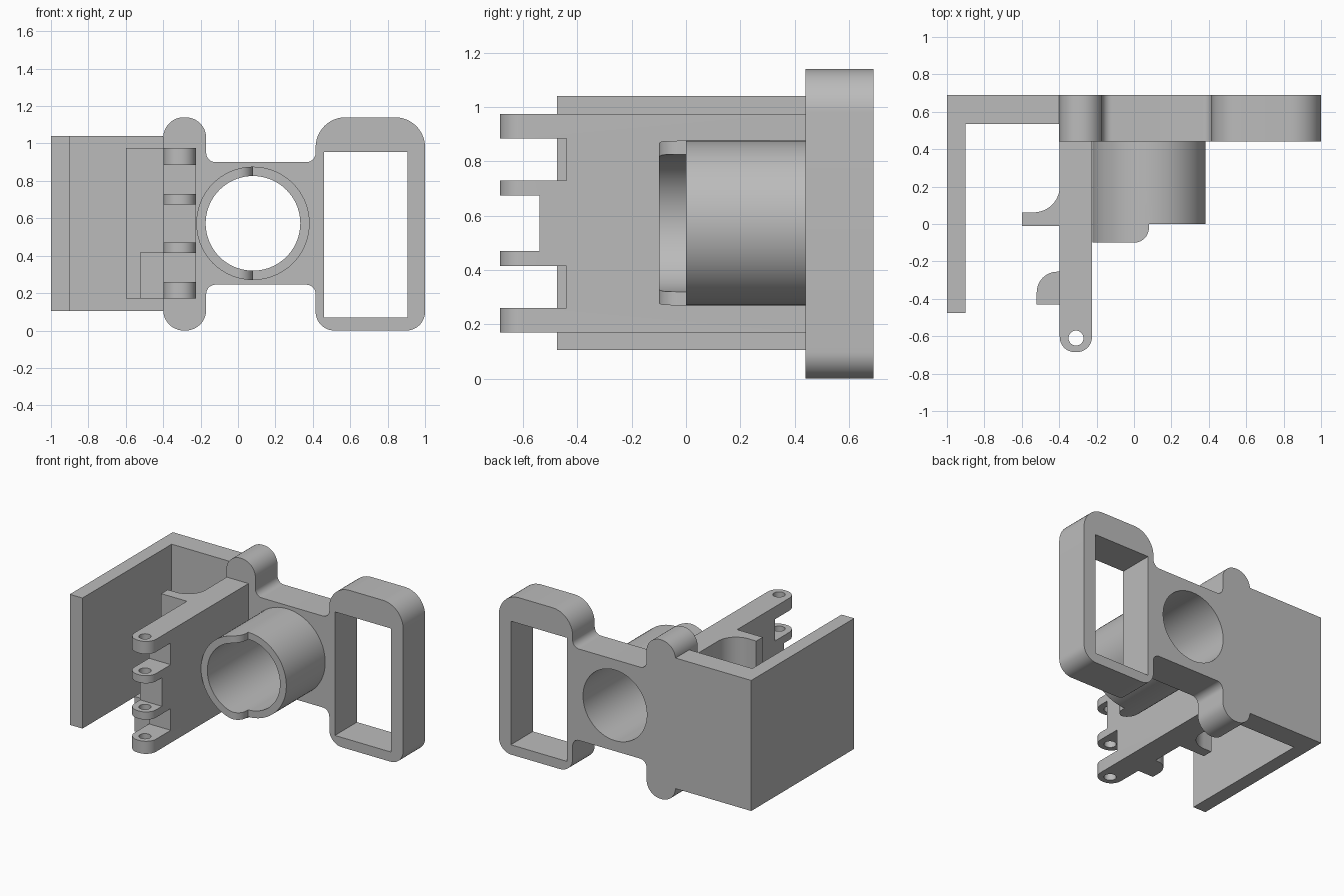
import bpy
import bmesh
from math import sin, cos, tan, pi
from mathutils import Vector

cube = bpy.data.objects.get("Cube")
if cube:
    bpy.data.objects.remove(cube, do_unlink=True)

grey = bpy.data.materials.new("plain grey")
grey.use_nodes = True
colour = (0.5, 0.5, 0.5, 1)
grey.diffuse_color = colour
grey.node_tree.nodes["Principled BSDF"].inputs["Base Color"].default_value = colour


def rounded(corners, steps=12):
    """Outline from (a, b) or (a, b, fillet radius) corners."""
    out = []
    for i, c in enumerate(corners):
        p = Vector(c[:2])
        if len(c) == 2:
            out.append(p)
            continue
        u = (Vector(corners[i - 1][:2]) - p).normalized()
        v = (Vector(corners[(i + 1) % len(corners)][:2]) - p).normalized()
        half = u.angle(v) / 2
        centre = p + (u + v).normalized() * c[2] / sin(half)
        start = p + u * c[2] / tan(half) - centre
        end = p + v * c[2] / tan(half) - centre
        w = pi - 2 * half
        for k in range(steps + 1):
            t = k / steps
            out.append(centre + (start * sin((1 - t) * w) + end * sin(t * w)) / sin(w))
    return out


def circle(a, b, r, n=72):
    return [Vector((a + r * cos(2 * pi * i / n), b + r * sin(2 * pi * i / n))) for i in range(n)]


def box(a0, b0, a1, b1):
    return rounded([(a0, b0), (a1, b0), (a1, b1), (a0, b1)])


def extrude(name, loops, lo, hi, plane="xy"):
    """Fill the outer loop minus inner loops, and extrude it from lo to hi."""
    curve = bpy.data.curves.new(name, "CURVE")
    curve.dimensions = "2D"
    curve.fill_mode = "BOTH"
    curve.extrude = (hi - lo) / 2
    for loop in loops:
        spline = curve.splines.new("POLY")
        spline.points.add(len(loop) - 1)
        for point, p in zip(spline.points, loop):
            point.co = (p.x, p.y, 0, 1)
        spline.use_cyclic_u = True
    temp = bpy.data.objects.new(name + " outline", curve)
    bpy.context.collection.objects.link(temp)
    graph = bpy.context.evaluated_depsgraph_get()
    mesh = bpy.data.meshes.new_from_object(temp.evaluated_get(graph))
    bpy.data.objects.remove(temp, do_unlink=True)
    bm = bmesh.new()
    bm.from_mesh(mesh)
    bmesh.ops.remove_doubles(bm, verts=bm.verts, dist=1e-5)
    mid = (lo + hi) / 2
    for v in bm.verts:
        x, y, z = v.co
        v.co = (x, y, z + mid) if plane == "xy" else (x, mid - z, y)
    bmesh.ops.recalc_face_normals(bm, faces=bm.faces)
    bm.to_mesh(mesh)
    bm.free()
    mesh.materials.clear()
    mesh.materials.append(grey)
    obj = bpy.data.objects.new(name, mesh)
    bpy.context.collection.objects.link(obj)
    return obj


def cut(obj, cutters):
    """Subtract the cutters and bake the result."""
    for c in cutters:
        mod = obj.modifiers.new("cut", "BOOLEAN")
        mod.operation = "DIFFERENCE"
        mod.solver = "EXACT"
        mod.object = c
    graph = bpy.context.evaluated_depsgraph_get()
    mesh = bpy.data.meshes.new_from_object(obj.evaluated_get(graph))
    obj.modifiers.clear()
    obj.data = mesh
    for c in cutters:
        bpy.data.objects.remove(c, do_unlink=True)


# Back plate with rounded post, bridge and rectangular frame
plate = rounded([
    (-0.4, 0, 0.11), (-0.17, 0, 0.11), (-0.17, 0.245, 0.05), (0.415, 0.245, 0.05),
    (0.415, 0, 0.1), (1, 0, 0.1), (1, 1.14, 0.16), (0.415, 1.14, 0.16),
    (0.415, 0.9, 0.05), (-0.17, 0.9, 0.05), (-0.17, 1.14, 0.11), (-0.4, 1.14, 0.11)])
tube_x, tube_z, bore = 0.08, 0.573, 0.253
window = box(0.46, 0.07, 0.905, 0.955)
parts = [extrude("back_plate", [plate, circle(tube_x, tube_z, bore), window], 0.44, 0.69, "xz")]

# L-shaped side cover
cover = rounded([(-1, -0.475), (-0.9, -0.475), (-0.9, 0.535), (-0.4, 0.535), (-0.4, 0.69), (-1, 0.69)])
parts.append(extrude("side_cover", [cover], 0.105, 1.04))

# Tube whose lip reaches further on one half
tube = extrude("tube", [circle(tube_x, tube_z, 0.303), circle(tube_x, tube_z, bore)], -0.2, 0.44, "xz")
lip = rounded([(0.08, 0), (0.6, 0), (0.6, -0.3), (-0.5, -0.3), (-0.5, -0.1), (0.08, -0.1, 0.08)])
cut(tube, [extrude("lip_cutter", [lip], -0.1, 1.3)])
parts.append(tube)

# Hinge plate with long rib, pin hole and slots between the fingers
hinge = rounded([
    (-0.397, -0.685, 0.08), (-0.225, -0.685, 0.08), (-0.225, 0.44), (-0.397, 0.44),
    (-0.397, 0.062, 0.14), (-0.6, 0.062), (-0.6, -0.012), (-0.397, -0.012)])
hinge_plate = extrude("hinge_plate", [hinge, circle(-0.31, -0.61, 0.04, 32)], 0.17, 0.975)
slots = [(0.26, 0.415, -0.44), (0.47, 0.675, -0.54), (0.73, 0.885, -0.44)]
cut(hinge_plate, [extrude("slot_cutter", [box(-0.5, -0.8, -0.1, depth)], low, high)
                  for low, high, depth in slots])
parts.append(hinge_plate)

# Short stop with one rounded corner
stop = rounded([(-0.52, -0.43), (-0.39, -0.43), (-0.39, -0.255), (-0.52, -0.255, 0.11)])
parts.append(extrude("short_stop", [stop], 0.17, 0.42))

# Smooth the curved walls, keep the edges sharp
bpy.ops.object.select_all(action="DESELECT")
for part in parts:
    part.select_set(True)
bpy.context.view_layer.objects.active = parts[0]
bpy.ops.object.shade_smooth_by_angle(angle=pi / 6)
